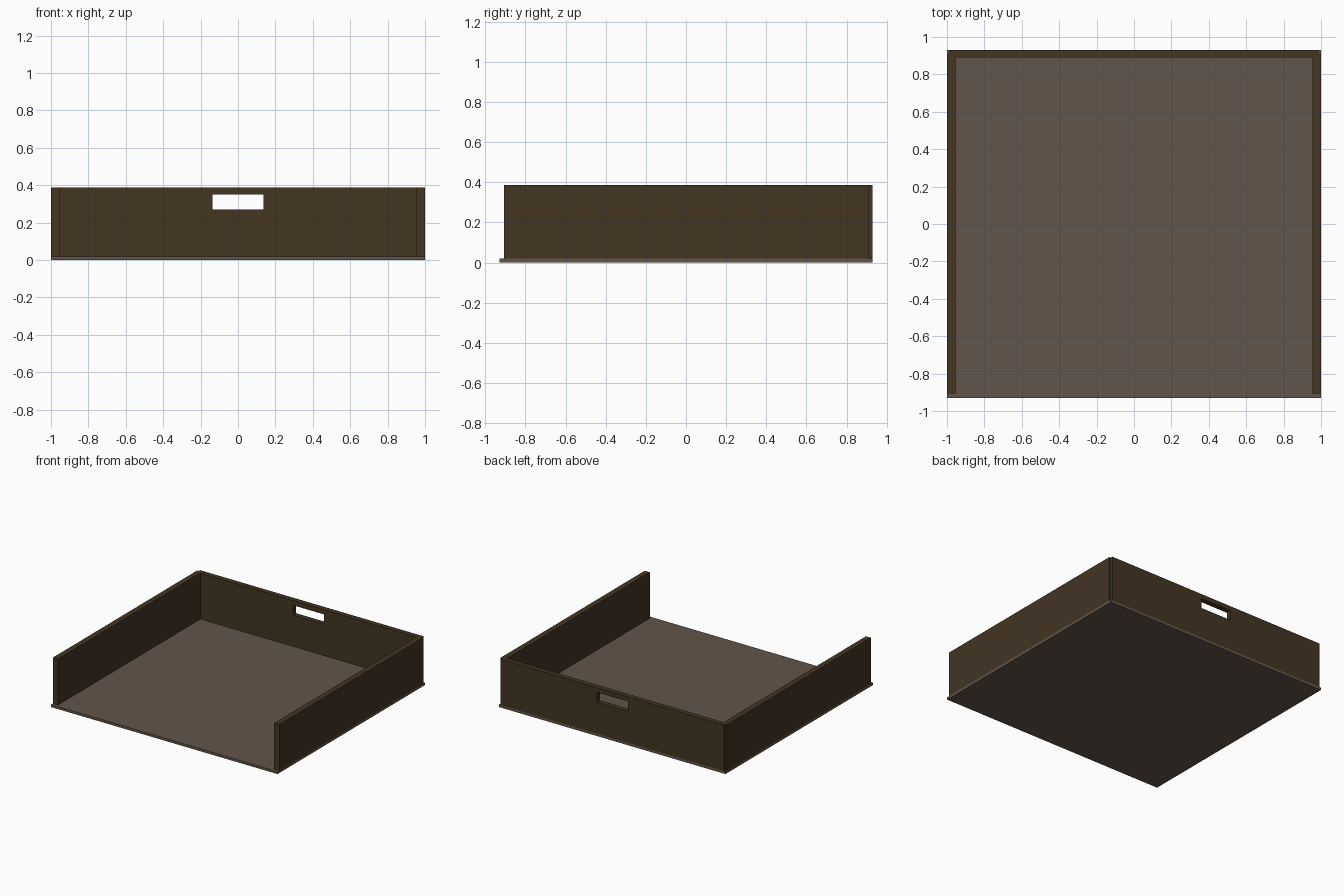
import bpy

if "Cube" in bpy.data.objects:
    bpy.data.objects.remove(bpy.data.objects["Cube"])


def material(name, rgb):
    m = bpy.data.materials.new(name)
    m.diffuse_color = (*rgb, 1)
    m.use_nodes = True
    m.node_tree.nodes["Principled BSDF"].inputs["Base Color"].default_value = m.diffuse_color
    return m


def box(name, lo, hi, mat):
    """Axis-aligned box between two corners."""
    bpy.ops.mesh.primitive_cube_add(size=1, location=[(a + b) / 2 for a, b in zip(lo, hi)])
    ob = bpy.context.object
    ob.name = name
    ob.scale = [b - a for a, b in zip(lo, hi)]
    bpy.ops.object.transform_apply(location=False, rotation=False, scale=True)
    ob.data.materials.append(mat)
    return ob


wall_wood = material("dark_brown_wood", (0.056, 0.035, 0.0165))
base_wood = material("grey_brown_board", (0.122, 0.091, 0.067))

BASE_Z, TOP = 0.02, 0.387

# Floor board
box("base_panel", (-1, -0.93, 0), (1, 0.93, BASE_Z), base_wood)

# Side walls, set back slightly from the front edge
for name, s in (("left_wall", -1), ("right_wall", 1)):
    x0, x1 = sorted((s * 0.955, s))
    box(name, (x0, -0.907, BASE_Z), (x1, 0.91, TOP), wall_wood)

# Back wall, overlapping the side walls in a small stepped corner joint
back = box("back_wall", (-0.987, 0.89, BASE_Z), (0.987, 0.93, TOP), wall_wood)

# Hand slot cut through the back wall
cutter = box("hand_slot_cutter", (-0.137, 0.8, 0.27), (0.137, 1.0, 0.349), wall_wood)
cutter.hide_render = True
mod = back.modifiers.new("hand_slot", 'BOOLEAN')
mod.operation = 'DIFFERENCE'
mod.solver = 'EXACT'
mod.object = cutter
bpy.context.view_layer.objects.active = back
bpy.ops.object.modifier_apply(modifier=mod.name)
bpy.data.objects.remove(cutter)
